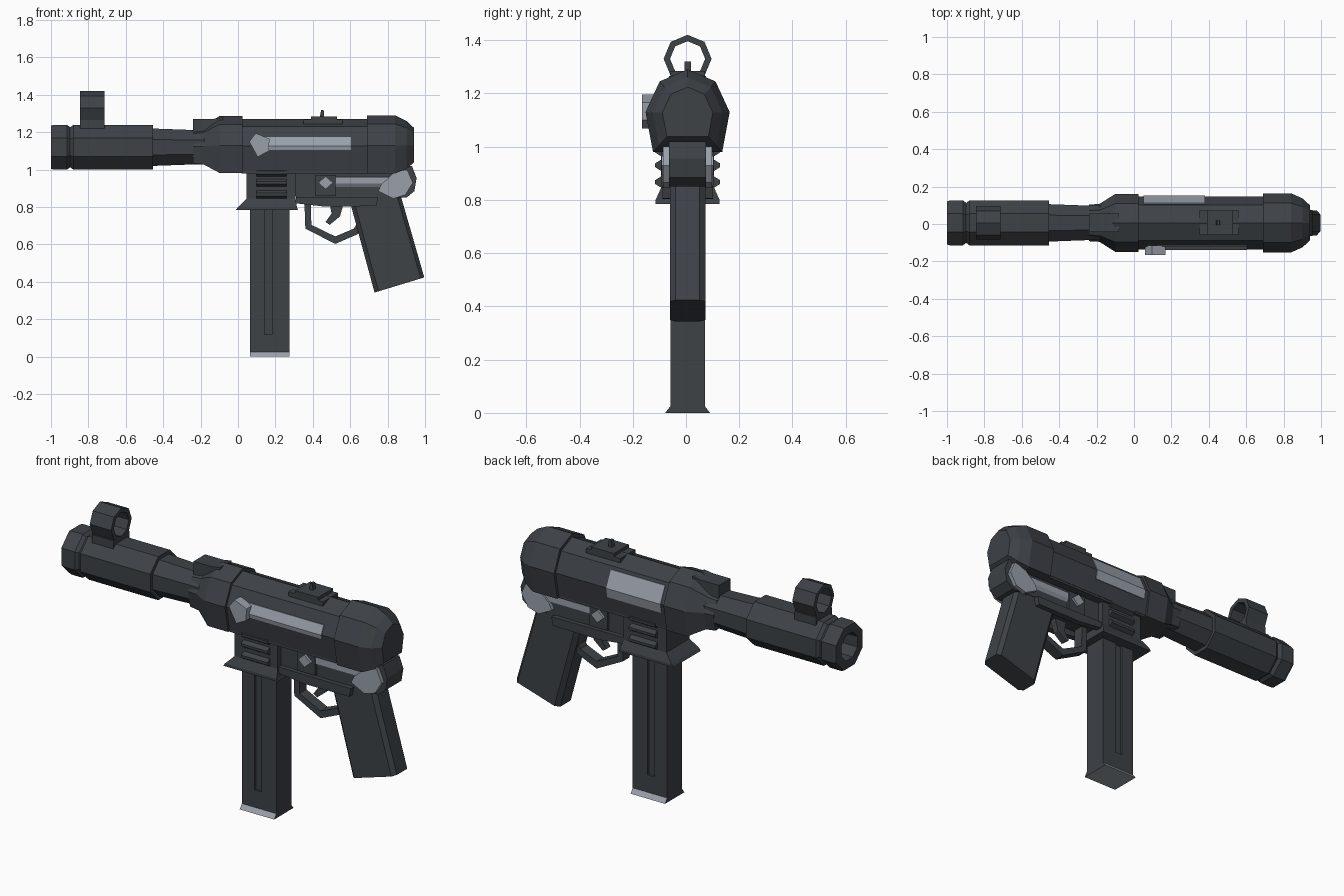
import bpy, bmesh, math
from mathutils import Vector

if "Cube" in bpy.data.objects:
    bpy.data.objects.remove(bpy.data.objects["Cube"])

CY = 0.006   # centre line of the gun in y


def material(name, rgb):
    m = bpy.data.materials.new(name)
    m.diffuse_color = (*rgb, 1)
    m.use_nodes = True
    m.node_tree.nodes["Principled BSDF"].inputs["Base Color"].default_value = m.diffuse_color
    return m


DARK = material("gunmetal", (0.047, 0.054, 0.062))
LIGHT = material("bare steel", (0.32, 0.35, 0.40))


def finish(name, bm, mat):
    bmesh.ops.recalc_face_normals(bm, faces=bm.faces[:])
    me = bpy.data.meshes.new(name)
    bm.to_mesh(me)
    bm.free()
    me.materials.append(mat)
    ob = bpy.data.objects.new(name, me)
    bpy.context.collection.objects.link(ob)
    return ob


def loft(name, rings, mat=DARK, closed=False):
    """Skin a series of equal-length rings of 3D points."""
    bm = bmesh.new()
    vs = [[bm.verts.new(p) for p in r] for r in rings]
    n = len(vs[0])
    pairs = list(zip(vs, vs[1:])) + ([(vs[-1], vs[0])] if closed else [])
    for a, b in pairs:
        for i in range(n):
            j = (i + 1) % n
            bm.faces.new((a[i], a[j], b[j], b[i]))
    if not closed:
        bm.faces.new(vs[0])
        bm.faces.new(vs[-1])
    return finish(name, bm, mat)


def box(name, x, y, z, mat=DARK):
    ring = lambda h: [(x[0], CY + y[0], h), (x[1], CY + y[0], h),
                      (x[1], CY + y[1], h), (x[0], CY + y[1], h)]
    return loft(name, [ring(z[0]), ring(z[1])], mat)


def slab(name, prof, y0, y1, mat=DARK):
    """Extrude an xz profile between two y values."""
    return loft(name, [[(x, CY + y, z) for x, z in prof] for y in (y0, y1)], mat)


def both(fn, name, *args):
    """Make a part on the left and right side."""
    for side, s in (("right", -1), ("left", 1)):
        fn(f"{name}_{side}", s, *args)


def octagon(x, r, cz=1.12, turn=0.5):
    return [(x, CY + r * math.cos((i + turn) * math.pi / 4),
             cz + r * math.sin((i + turn) * math.pi / 4)) for i in range(8)]


HALF = [(0.105, 1.245), (0.158, 1.13), (0.13, 0.98)]
SECTION = [(0, 1.29)] + HALF + [(-y, z) for y, z in reversed(HALF)]


def body(x, sy=1, sz=1, cz=1.13):
    return [(x, CY + y * sy, cz + (z - cz) * sz) for y, z in SECTION]


# barrel: muzzle with bore, groove, jacket, thinner barrel
k = 1 / math.cos(math.pi / 8)
loft("barrel", [octagon(x, r * k) for x, r in (
    (-0.88, 0.065), (-1, 0.07), (-1, 0.115), (-0.985, 0.12), (-0.915, 0.12),
    (-0.897, 0.107), (-0.88, 0.12), (-0.455, 0.12), (-0.455, 0.1),
    (-0.24, 0.092), (-0.1, 0.092))])

# receiver: tapered nose, collar, tube and rear cap
loft("receiver_nose", [body(-0.24, 0.62, 0.6, 1.115), body(-0.185, 0.64, 0.64, 1.115),
                       body(-0.1, 0.98, 0.98), body(0.025, 0.98, 0.98)])
loft("receiver_tube", [body(0, 0.9, 0.9, 1.1), body(0.72, 0.9, 0.9, 1.1)])
loft("receiver_cap", [body(0.69), body(0.84), body(0.9, 0.83, 0.83, 1.12),
                      body(0.94, 0.6, 0.6, 1.125)])
box("receiver_floor", (0.02, 0.72), (-0.115, 0.115), (0.98, 1.05))


# bolt slot and ejection port: thin plates hugging the tube side
def side_plate(name, s, x0, x1, z0, z1):
    def y(z):  # tube side position at height z
        top = max(0, z - 1.127) / 0.1035 * 0.048
        low = max(0, 1.127 - z) / 0.135 * 0.025
        return 0.1422 - top - low
    zs = (z0, 1.127, z1)
    ring = [(y(z) + 0.004, z) for z in zs] + [(y(z) - 0.004, z) for z in zs[::-1]]
    loft(name, [[(x, CY + s * a, z) for a, z in ring] for x in (x0, x1)], LIGHT)


side_plate("bolt_slot", -1, 0.13, 0.605, 1.105, 1.175)
side_plate("ejection_port", 1, 0.05, 0.38, 1.075, 1.215)
slab("bolt_handle", [(0.06, 1.15), (0.095, 1.195), (0.168, 1.165), (0.165, 1.1), (0.105, 1.068)],
     -0.172, -0.12, LIGHT)

# front ring sight, closed loop of small rectangular sections
ring = []
for i in range(8):
    c, s = math.cos(i * math.pi / 4), math.sin(i * math.pi / 4)
    ring.append([(x, CY + r * c, 1.33 + r * s) for x, r in
                 ((-0.845, 0.09), (-0.715, 0.09), (-0.715, 0.066), (-0.845, 0.066))])
loft("front_sight_ring", ring, closed=True)
box("front_sight_base", (-0.845, -0.715), (-0.07, 0.07), (1.22, 1.265))
slab("nose_block", [(-0.24, 1.18), (-0.24, 1.272), (-0.13, 1.272), (-0.08, 1.28), (-0.08, 1.18)],
     -0.05, 0.05)

# rear sight
box("rear_sight_base", (0.35, 0.56), (-0.065, 0.065), (1.22, 1.268))
box("rear_sight_step", (0.39, 0.53), (-0.065, 0.065), (1.26, 1.285))
slab("rear_sight_blade", [(0.435, 1.27), (0.445, 1.32), (0.458, 1.32), (0.462, 1.27)], -0.012, 0.012)


# magazine well with flared mouth and ribs
def rect(x0, x1, y, z):
    return [(x0, CY - y, z), (x1, CY - y, z), (x1, CY + y, z), (x0, CY + y, z)]


loft("magazine_well", [rect(-0.01, 0.32, 0.12, 0.785), rect(0, 0.315, 0.12, 0.8),
                       rect(0.045, 0.308, 0.1, 0.845), rect(0.045, 0.308, 0.1, 1.0)])


def rib(name, s, z):
    loft(name, [[(x, CY + s * y, z + h) for y, h in
                 ((0.095, 0.024), (0.122, 0.007), (0.122, -0.007), (0.095, -0.024))]
                for x in (0.1, 0.26)])


for n, z in enumerate((0.985, 0.93, 0.867)):
    both(rib, f"well_rib_{n}", z)

# magazine, with a groove inset on each side, and flared base
mag = box("magazine", (0.065, 0.275), (-0.065, 0.065), (0.02, 0.82))
groove = bpy.data.objects
cutters = [box(f"groove_cutter_{i}", (0.142, 0.185), y, (0.12, 0.9))
           for i, y in enumerate(((-0.1, -0.052), (0.052, 0.1)))]
for c in cutters:
    c.hide_render = True
    c.hide_viewport = True
    c.display_type = 'WIRE'
    m = mag.modifiers.new("groove", 'BOOLEAN')
    m.operation, m.object, m.solver = 'DIFFERENCE', c, 'EXACT'
base = loft("magazine_base", [rect(0.065, 0.275, 0.084, 0), rect(0.065, 0.275, 0.065, 0.025)], LIGHT)
base.data.materials.append(DARK)
for f in base.data.polygons:
    f.material_index = 1 if abs(f.normal.x) > 0.7 else 0

# trigger housing with rear bump
slab("trigger_housing", [(0.3, 1.0), (0.9, 1.0), (0.9, 0.86), (0.31, 0.84)], -0.07, 0.07)
loft("housing_rear", [[(x, CY + s * y, z) for x, z in
     ((0.8, 1.01), (0.93, 1.02), (0.955, 0.955), (0.943, 0.885), (0.9, 0.85), (0.8, 0.85))]
     for s, y in ((-1, 0.07), (1, 0.07))])


def housing_side(name, s):
    def p(part, prof, a, b, mat=DARK):
        slab(f"{part}_{name}", prof, s * a, s * b, mat)
    p("ledge", [(0.31, 0.855), (0.75, 0.852), (0.74, 0.805), (0.46, 0.803), (0.31, 0.82)], 0.06, 0.095)
    p("selector_plate", [(0.415, 0.86), (0.415, 0.972), (0.525, 0.972), (0.525, 0.86)], 0.06, 0.084)
    p("selector", [(0.43, 0.93), (0.468, 0.965), (0.508, 0.93), (0.468, 0.895)], 0.07, 0.098, LIGHT)
    p("rear_plate", [(0.75, 0.885), (0.765, 0.92), (0.84, 0.99), (0.905, 1.0), (0.935, 0.93),
                     (0.895, 0.865), (0.83, 0.845)], 0.06, 0.092, LIGHT)
    loft(f"rail_{name}", [[(x, CY + s * y, z) for y, z in
         ((0.06, 0.965), (0.082, 0.96), (0.082, 0.925), (0.06, 0.893))] for x in (0.525, 0.83)], LIGHT)


both(housing_side, "side")

# trigger guard: strip following a path, and trigger
outer = [(0.355, 0.83), (0.36, 0.685), (0.52, 0.603), (0.64, 0.655), (0.66, 0.68)]
inner = [(0.39, 0.83), (0.392, 0.705), (0.52, 0.643), (0.62, 0.685), (0.64, 0.72)]
slab("trigger_guard", outer + inner[::-1], -0.03, 0.03)
slab("trigger", [(0.49, 0.82), (0.5, 0.765), (0.468, 0.72), (0.49, 0.705), (0.545, 0.75), (0.565, 0.82)],
     -0.018, 0.018)

# pistol grip with chamfered long edges: octagonal section at top and bottom
def grip_ring(front, back):
    f, b = Vector(front), Vector(back)
    return [(*f.lerp(b, t),) [:1] + (CY + y, f.lerp(b, t).y) for t, y in
            ((0, -0.045), (0.08, -0.067), (0.93, -0.067), (1, -0.045),
             (1, 0.045), (0.93, 0.067), (0.08, 0.067), (0, 0.045))]


loft("grip", [grip_ring((0.73, 0.343), (0.996, 0.424)), grip_ring((0.59, 0.86), (0.85, 0.93))])
